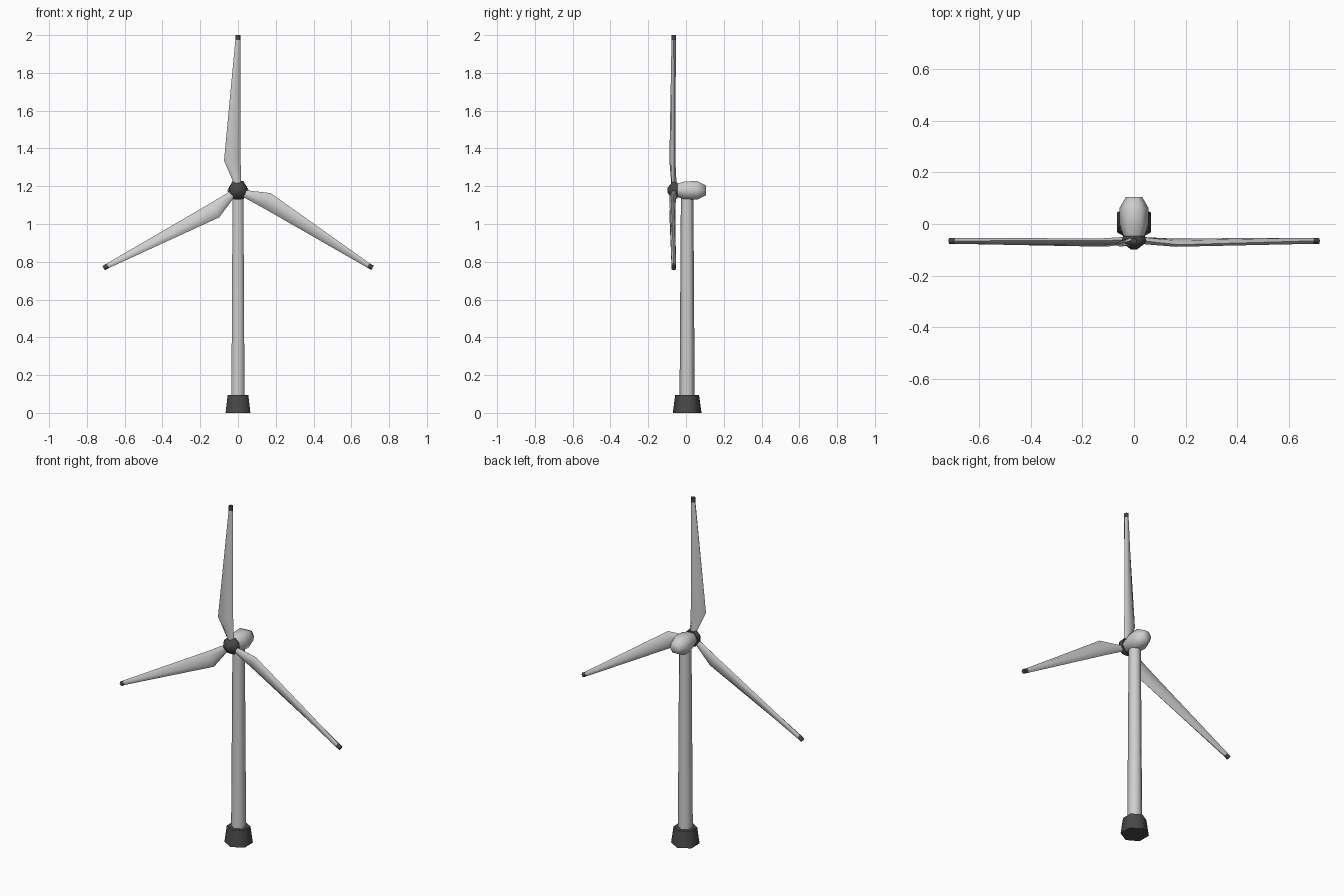
import bpy, bmesh
from math import sin, cos, pi, radians
from mathutils import Vector, Matrix

cube = bpy.data.objects.get("Cube")
if cube:
    bpy.data.objects.remove(cube, do_unlink=True)


def make_material(name, value):
    mat = bpy.data.materials.new(name)
    mat.use_nodes = True
    color = (value, value, value, 1)
    mat.diffuse_color = color
    mat.node_tree.nodes["Principled BSDF"].inputs["Base Color"].default_value = color
    return mat


light_grey = make_material("light grey", 0.62)
dark_grey = make_material("dark grey", 0.065)


def loft(name, rings, mat):
    """Skin a list of point rings, cap both ends and shade smooth."""
    bm = bmesh.new()
    loops = [[bm.verts.new(p) for p in ring] for ring in rings]
    n = len(loops[0])
    for a, b in zip(loops, loops[1:]):
        for i in range(n):
            j = (i + 1) % n
            bm.faces.new((a[i], a[j], b[j], b[i]))
    bm.faces.new(loops[0])
    bm.faces.new(loops[-1])
    bmesh.ops.recalc_face_normals(bm, faces=bm.faces)
    mesh = bpy.data.meshes.new(name)
    bm.to_mesh(mesh)
    bm.free()
    mesh.materials.append(mat)
    obj = bpy.data.objects.new(name, mesh)
    bpy.context.collection.objects.link(obj)
    bpy.ops.object.select_all(action='DESELECT')
    obj.select_set(True)
    bpy.context.view_layer.objects.active = obj
    bpy.ops.object.shade_smooth_by_angle(angle=radians(65))
    return obj


AXIS_Z = 1.178
TOWER_Y = 0.006


def upright_ring(r, z):
    # Hexagon with corners towards the front and back
    return [Vector((r * sin(i * pi / 3), TOWER_Y + r * cos(i * pi / 3), z)) for i in range(6)]


def rotor_ring(r, y, sides, turn=0):
    angles = [2 * pi * i / sides + turn for i in range(sides)]
    return [Vector((r * cos(a), y, AXIS_Z + r * sin(a))) for a in angles]


# Foundation and tower
loft("base", [upright_ring(0.076, 0), upright_ring(0.063, 0.095)], dark_grey)
loft("tower", [upright_ring(0.040, 0.09), upright_ring(0.033, 1.17)], light_grey)

# Nacelle: hexagonal barrel tapering to front and back
nacelle = [(0.038, -0.055), (0.055, -0.005), (0.057, 0.06), (0.031, 0.105)]
loft("nacelle", [rotor_ring(r, y, 6) for r, y in nacelle], light_grey)

# Hub with a blunt nose
hub = [(0.012, -0.099), (0.043, -0.077), (0.051, -0.062), (0.045, -0.046)]
loft("hub", [rotor_ring(r, y, 8, pi / 8) for r, y in hub], dark_grey)


def blade_ring(z, x0, x1, y0, y1, thickness):
    """Flattened hexagon from trailing edge (x0, y0) to leading edge (x1, y1)."""
    mid = Vector(((x0 + x1) / 2, (y0 + y1) / 2, z))
    chord = Vector(((x1 - x0) / 2, (y1 - y0) / 2, 0))
    depth = Vector((0, thickness / 2, 0))
    return [mid + chord * cos(i * pi / 3) + depth * sin(i * pi / 3) / sin(pi / 3)
            for i in range(6)]


# Blade stations from root to tip
root = blade_ring(1.18, -0.018, 0.018, -0.062, -0.062, 0.028)
neck = blade_ring(1.215, -0.022, 0.017, -0.066, -0.062, 0.026)
shoulder = blade_ring(1.335, -0.074, 0.014, -0.080, -0.064, 0.024)
end = blade_ring(1.974, -0.014, 0.012, -0.065, -0.065, 0.023)
tip = blade_ring(2.0, -0.014, 0.012, -0.065, -0.065, 0.023)

pivot = Matrix.Translation((0, 0, AXIS_Z))
for k, side in enumerate(("top", "left", "right")):
    spin = pivot @ Matrix.Rotation(k * 2 * pi / 3, 4, 'Y') @ pivot.inverted()
    for name, rings, mat in (("blade", (root, neck, shoulder, end), light_grey),
                             ("blade_tip", (end, tip), dark_grey)):
        loft(f"{side}_{name}", [[spin @ p for p in ring] for ring in rings], mat)
